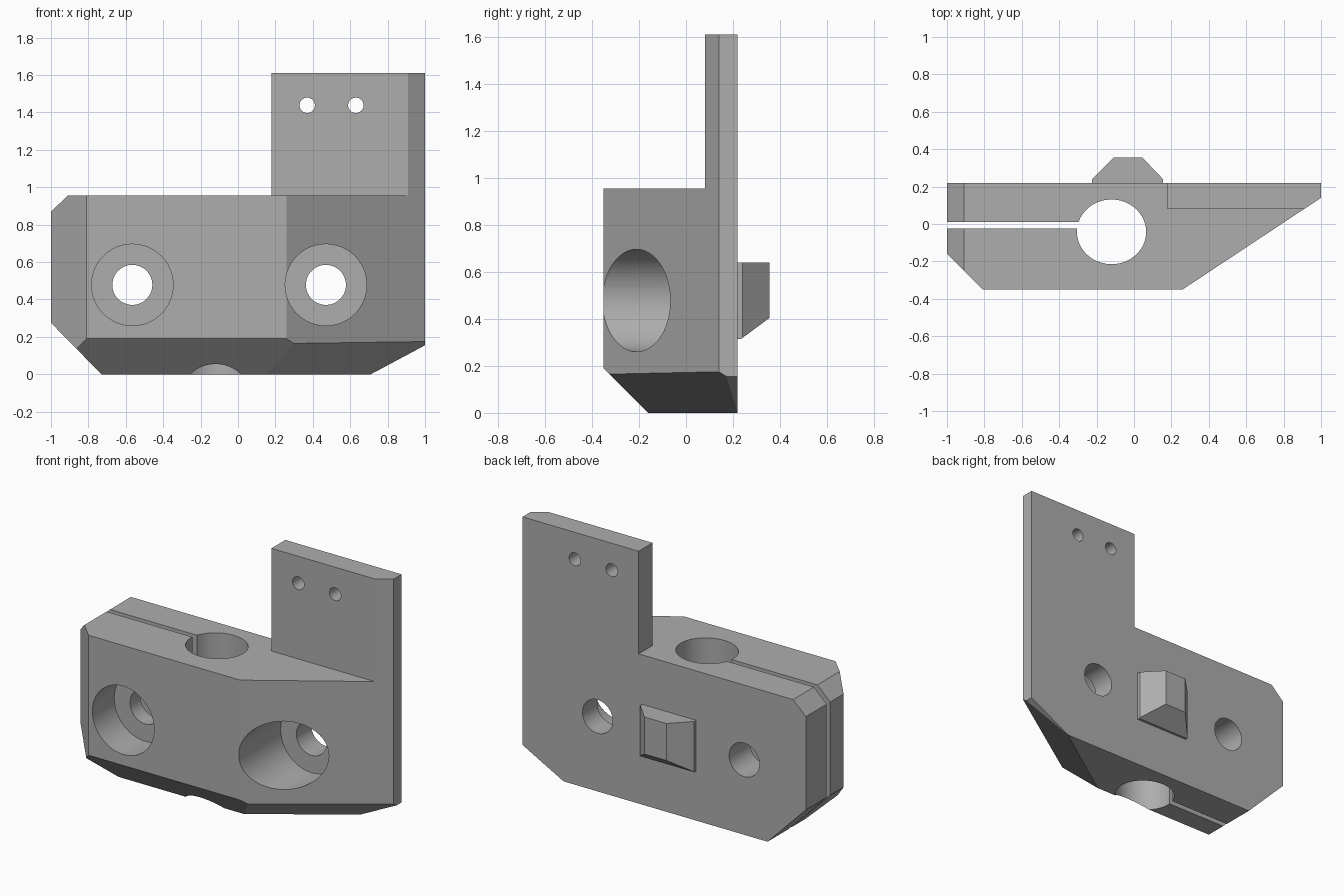
import bpy, bmesh, math
from mathutils import Vector, Matrix

cube = bpy.data.objects.get("Cube")
if cube:
    bpy.data.objects.remove(cube, do_unlink=True)

grey = bpy.data.materials.new("plain grey")
grey.use_nodes = True
colour = (0.42, 0.42, 0.42, 1)
grey.diffuse_color = colour
grey.node_tree.nodes["Principled BSDF"].inputs["Base Color"].default_value = colour


def finish(name, bm):
    bmesh.ops.recalc_face_normals(bm, faces=bm.faces)
    mesh = bpy.data.meshes.new(name)
    bm.to_mesh(mesh)
    bm.free()
    mesh.materials.append(grey)
    obj = bpy.data.objects.new(name, mesh)
    bpy.context.collection.objects.link(obj)
    return obj


def prism(plan, z0, z1):
    """Extrude an xy outline from z0 to z1."""
    bm = bmesh.new()
    face = bm.faces.new([bm.verts.new((x, y, z0)) for x, y in plan])
    top = bmesh.ops.extrude_face_region(bm, geom=[face])["geom"]
    verts = [v for v in top if isinstance(v, bmesh.types.BMVert)]
    bmesh.ops.translate(bm, verts=verts, vec=(0, 0, z1 - z0))
    return bm


def slice_off(bm, point, outward):
    """Cut away everything on the outward side of a plane and cap it."""
    geom = bm.verts[:] + bm.edges[:] + bm.faces[:]
    cut = bmesh.ops.bisect_plane(bm, geom=geom, plane_co=point, plane_no=outward,
                                 clear_outer=True, dist=1e-5)["geom_cut"]
    edges = [e for e in cut if isinstance(e, bmesh.types.BMEdge)]
    bmesh.ops.holes_fill(bm, edges=edges, sides=0)


def box(x0, x1, y0, y1, z0, z1):
    return prism([(x0, y0), (x1, y0), (x1, y1), (x0, y1)], z0, z1)


def round_y(x, z, radius, y0, y1):
    """Cylinder along the y axis."""
    bm = bmesh.new()
    place = Matrix.Translation((x, (y0 + y1) / 2, z)) @ Matrix.Rotation(math.pi / 2, 4, "X")
    bmesh.ops.create_cone(bm, cap_ends=True, segments=48, radius1=radius,
                          radius2=radius, depth=y1 - y0, matrix=place)
    return bm


# Clamp body and upright plate, one solid from the plan outline
body_bm = prism([(-1, 0.22), (-1, -0.16), (-0.81, -0.35), (0.26, -0.35),
                 (1, 0.14), (1, 0.22)], 0, 1.61)
slice_off(body_bm, (-1, 0, 0.87), (-0.085, 0, 0.09))       # top left bevel
slice_off(body_bm, (-1, 0, 0.275), (-0.275, 0, -0.27))     # bottom left bevel
slice_off(body_bm, (1, 0, 0.155), (0.155, 0, -0.29))       # bottom right bevel
slice_off(body_bm, (0, -0.35, 0.19), (0, -1, -1))          # bottom front bevel
a, b, c = Vector((0.3, -0.3235, 0.165)), Vector((1, 0.14, 0.175)), Vector((0.71, 0.22, 0))
slice_off(body_bm, a, -(b - a).cross(c - a))               # bevel under the slanted wall
body = finish("clamp_body", body_bm)

# Cutters: space round the plate, rod bore, slit, bolt and screw holes
bore_bm = bmesh.new()
bmesh.ops.create_cone(bore_bm, cap_ends=True, segments=64, radius1=1, radius2=1, depth=4,
                      matrix=Matrix.Translation((-0.12, -0.042, 0)) @ Matrix.Diagonal((0.185, 0.173, 1, 1)))
cutters = [box(-2, 0.18, -1, 1, 0.955, 2), box(0.1, 2, -1, 0.08, 0.955, 2),
           bore_bm, box(-2, -0.2, -0.025, 0.01, -1, 2)]
for x, floor in ((-0.565, -0.13), (0.47, 0.07)):
    cutters.append(round_y(x, 0.478, 0.218, -1, floor))
    cutters.append(round_y(x, 0.478, 0.107, -1, 1))
for x in (0.37, 0.63):
    cutters.append(round_y(x, 1.438, 0.041, -1, 1))

bpy.context.view_layer.objects.active = body
for bm in cutters:
    tool = finish("cutter", bm)
    tool.hide_render = True
    mod = body.modifiers.new("cut", "BOOLEAN")
    mod.operation, mod.solver, mod.object = "DIFFERENCE", "EXACT", tool
    bpy.ops.object.modifier_apply(modifier=mod.name)
    bpy.data.objects.remove(tool, do_unlink=True)

# Bevelled lug on the back, with a flat top
lug_bm = prism([(-0.225, 0.21), (0.155, 0.21), (0.155, 0.24), (0.045, 0.355),
                (-0.11, 0.355), (-0.225, 0.24)], 0.315, 0.64)
slice_off(lug_bm, (0, 0.235, 0.315), (0, 0.085, -0.115))
finish("back_lug", lug_bm)

# Smooth the bores while the edges stay sharp
bpy.ops.object.select_all(action="DESELECT")
body.select_set(True)
bpy.ops.object.shade_smooth_by_angle(angle=math.radians(20))
